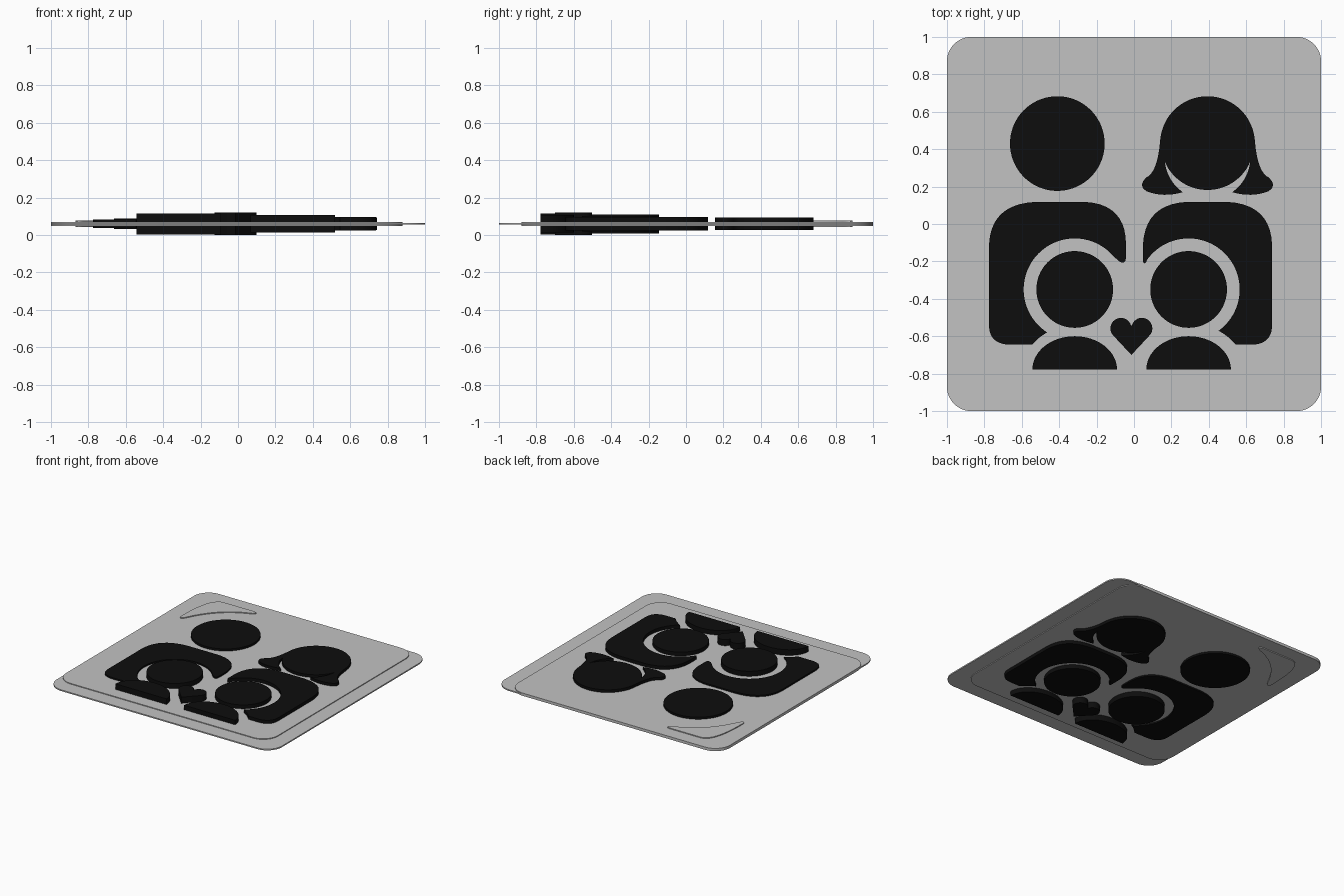
import bpy
import bmesh
from math import cos, sin, radians
from mathutils import Vector

cube = bpy.data.objects.get("Cube")
if cube:
    bpy.data.objects.remove(cube, do_unlink=True)

MID = 0.06  # every layer is centred on this height


def material(name, rgb):
    m = bpy.data.materials.new(name)
    m.use_nodes = True
    m.diffuse_color = (*rgb, 1)
    m.node_tree.nodes["Principled BSDF"].inputs["Base Color"].default_value = (*rgb, 1)
    return m


GREY = material("light grey", (0.54, 0.54, 0.54))
BLACK = material("black", (0.004, 0.004, 0.004))


def arc(cx, cy, r, a0, a1, n=24, ry=None):
    """Points along a circular or elliptical arc, in degrees."""
    ry = ry or r
    angles = [radians(a0 + (a1 - a0) * i / n) for i in range(n + 1)]
    return [(cx + r * cos(a), cy + ry * sin(a)) for a in angles]


def bend(p0, ctrl, p1, n=10):
    """Quadratic curve from p0 to p1."""
    a, b, c = Vector(p0), Vector(ctrl), Vector(p1)
    ts = [i / n for i in range(n + 1)]
    return [tuple(a * (1 - t) ** 2 + b * 2 * t * (1 - t) + c * t * t) for t in ts]


def rounded_rect(x0, y0, x1, y1, r):
    return (arc(x1 - r, y1 - r, r, 0, 90, 12) + arc(x0 + r, y1 - r, r, 90, 180, 12)
            + arc(x0 + r, y0 + r, r, 180, 270, 12) + arc(x1 - r, y0 + r, r, 270, 360, 12))


def circle(cx, cy, r):
    return arc(cx, cy, r, 0, 360, 72)[:-1]


def slab(name, outline, half, mat):
    """Extrude a closed outline evenly about the middle height."""
    pts = []
    for p in outline:
        if not pts or (Vector(p) - Vector(pts[-1])).length > 1e-4:
            pts.append(p)
    if (Vector(pts[0]) - Vector(pts[-1])).length < 1e-4:
        pts.pop()
    bm = bmesh.new()
    face = bm.faces.new([bm.verts.new((x, y, MID - half)) for x, y in pts])
    new = bmesh.ops.extrude_face_region(bm, geom=[face])["geom"]
    top = [v for v in new if isinstance(v, bmesh.types.BMVert)]
    bmesh.ops.translate(bm, verts=top, vec=(0, 0, 2 * half))
    bmesh.ops.recalc_face_normals(bm, faces=bm.faces)
    bmesh.ops.triangulate(bm, faces=[f for f in bm.faces if len(f.verts) > 4])
    mesh = bpy.data.meshes.new(name)
    bm.to_mesh(mesh)
    bm.free()
    mesh.materials.append(mat)
    obj = bpy.data.objects.new(name, mesh)
    bpy.context.collection.objects.link(obj)
    bpy.ops.object.select_all(action="DESELECT")
    obj.select_set(True)
    bpy.context.view_layer.objects.active = obj
    bpy.ops.object.shade_smooth_by_angle(angle=radians(30))


# Grey plates: thin rim showing along two sides, and the thicker panel
slab("rim_plate", rounded_rect(-1, -1, 1, 1, 0.13), 0.005, GREY)
slab("main_panel", rounded_rect(-1, -0.88, 0.88, 1, 0.13), 0.011, GREY)

# Raised curved highlight in the back corner
slab("corner_highlight",
     bend((-0.87, 0.52), (-0.87, 0.89), (-0.75, 0.89))
     + bend((-0.48, 0.89), (-0.43, 0.885), (-0.47, 0.855), 6)
     + bend((-0.47, 0.855), (-0.71, 0.78), (-0.83, 0.52))
     + bend((-0.83, 0.52), (-0.865, 0.47), (-0.87, 0.52), 6), 0.018, GREY)

# Left adult
HL, HR, HY = -0.317, 0.292, -0.35  # child head centres
GAP = 0.273                        # cut-out radius round each child head
slab("left_adult_body",
     bend((-0.26, 0.118), (-0.043, 0.105), (-0.043, -0.11))
     + bend((-0.043, -0.18), (-0.045, -0.22), (-0.08, -0.2), 6)
     + arc(HL, HY, GAP, 42, 237, 48)
     + bend((-0.465, -0.58), (-0.51, -0.605), (-0.545, -0.645), 6)
     + bend((-0.67, -0.645), (-0.775, -0.64), (-0.775, -0.54))
     + bend((-0.775, -0.11), (-0.765, 0.105), (-0.53, 0.118)), 0.023, BLACK)
slab("left_adult_head", circle(-0.41, 0.43, 0.253), 0.028, BLACK)

# Right adult: head and flared hair as one mirrored outline
CX = 0.393
half_hair = (arc(0, 0.43, 0.253, 90, 10)
             + bend((0.252, 0.46), (0.265, 0.28), (0.325, 0.25), 12)
             + bend((0.325, 0.25), (0.375, 0.205), (0.325, 0.175), 8)
             + bend((0.325, 0.175), (0.24, 0.14), (0.132, 0.17), 8)
             + bend((0.132, 0.17), (0.215, 0.23), (0.228, 0.33), 10)
             + arc(0, 0.43, 0.248, -24, -90, 16))
slab("right_adult_head_and_hair",
     [(CX + x, y) for x, y in half_hair]
     + [(CX - x, y) for x, y in reversed(half_hair)][1:], 0.033, BLACK)
slab("right_adult_body",
     bend((0.28, 0.118), (0.06, 0.105), (0.048, -0.11))
     + bend((0.048, -0.19), (0.048, -0.225), (0.068, -0.2), 6)
     + arc(HR, HY, GAP, 146, -54, 48)
     + bend((0.455, -0.572), (0.505, -0.6), (0.545, -0.645), 6)
     + bend((0.635, -0.645), (0.738, -0.64), (0.738, -0.54))
     + bend((0.738, -0.11), (0.73, 0.105), (0.5, 0.118)), 0.037, BLACK)

# Children: round heads and domed shoulders
for side, x, head, body in (("right", HR, 0.042, 0.047), ("left", HL, 0.051, 0.056)):
    slab(side + "_child_head", circle(x, HY, 0.205), head, BLACK)
    slab(side + "_child_body", arc(x, -0.778, 0.226, 0, 180, 40, 0.178), body, BLACK)

# Heart between the children
HX, LOBE = -0.014, 0.056
slab("heart",
     arc(HX + LOBE, -0.558, LOBE, -38, 165, 20)
     + arc(HX - LOBE, -0.558, LOBE, 15, 218, 20)
     + [(HX, -0.70)], 0.06, BLACK)
